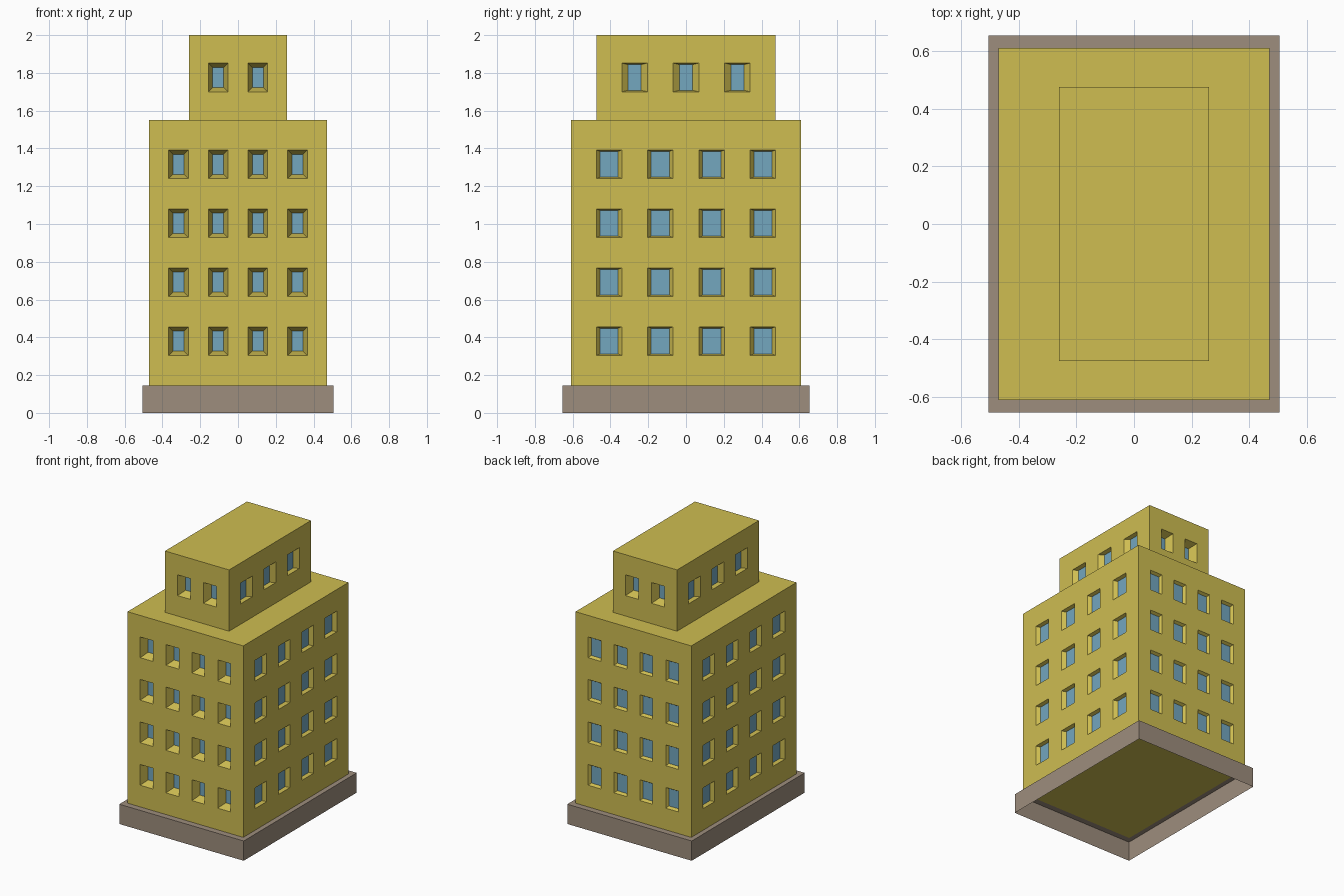
import bpy, bmesh
from mathutils import Vector

if "Cube" in bpy.data.objects:
    bpy.data.objects.remove(bpy.data.objects["Cube"])


def material(name, rgb):
    m = bpy.data.materials.new(name)
    m.diffuse_color = (*rgb, 1.0)
    m.use_nodes = True
    m.node_tree.nodes["Principled BSDF"].inputs["Base Color"].default_value = m.diffuse_color
    return m


YELLOW = material("yellow_wall", (0.62, 0.51, 0.083))
GLASS = material("blue_glass", (0.172, 0.385, 0.52))
STONE = material("brown_stone", (0.34, 0.267, 0.205))


def quad(bm, pts, mat=0):
    bm.faces.new([bm.verts.new(p) for p in pts]).material_index = mat


def rect(hx, hy, z):
    return [Vector(p) for p in ((-hx, -hy, z), (hx, -hy, z), (hx, hy, z), (-hx, hy, z))]


def ring(bm, outer, inner):
    for i in range(4):
        j = (i + 1) % 4
        quad(bm, (outer[i], outer[j], inner[j], inner[i]))


def finish(bm, name, mats):
    bmesh.ops.remove_doubles(bm, verts=bm.verts, dist=0.0001)
    me = bpy.data.meshes.new(name)
    bm.to_mesh(me)
    bm.free()
    for m in mats:
        me.materials.append(m)
    ob = bpy.data.objects.new(name, me)
    bpy.context.collection.objects.link(ob)


def wall(bm, normal, dist, half, z0, z1, cols, rows, win, taper, depth):
    """Wall panel divided at the window lines; window cells become tapered recesses with glass."""
    n = Vector(normal)
    u = Vector((-n.y, n.x, 0))

    def pt(a, z, d=0.0):
        return n * (dist - d) + u * a + Vector((0, 0, z))

    us = [-half] + [c + s * win[0] for c in cols for s in (-1, 1)] + [half]
    zs = [z0] + [r + s * win[1] for r in rows for s in (-1, 1)] + [z1]
    for i in range(len(us) - 1):
        for k in range(len(zs) - 1):
            a, b, c, d = us[i], us[i + 1], zs[k], zs[k + 1]
            outer = [pt(a, c), pt(b, c), pt(b, d), pt(a, d)]
            if i % 2 and k % 2:
                tu, tz = taper
                inner = [pt(a + tu, c + tz, depth), pt(b - tu, c + tz, depth),
                         pt(b - tu, d - tz, depth), pt(a + tu, d - tz, depth)]
                ring(bm, outer, inner)
                quad(bm, inner, 1)
            else:
                quad(bm, outer)


FRONT, BACK, RIGHT, LEFT = (0, -1, 0), (0, 1, 0), (1, 0, 0), (-1, 0, 0)
NARROW, WIDE = (0.052, 0.076), (0.068, 0.076)   # window half sizes
BASE_Z, ROOF_Z, TOP_Z = 0.145, 1.55, 2.0

# Main block and upper block, one shell with stepped roof
bm = bmesh.new()
rows = [0.38 + 0.312 * i for i in range(4)]
ends = [-0.315, -0.105, 0.105, 0.315]
sides = [-0.407, -0.136, 0.136, 0.407]
wall(bm, FRONT, 0.61, 0.47, BASE_Z, ROOF_Z, ends, rows, NARROW, (0.023, 0.023), 0.06)
wall(bm, BACK, 0.61, 0.47, BASE_Z, ROOF_Z, ends, rows, NARROW, (0.012, 0.012), 0.02)
for n in (RIGHT, LEFT):
    wall(bm, n, 0.47, 0.61, BASE_Z, ROOF_Z, sides, rows, WIDE, (0.02, 0.008), 0.025)
for n in (FRONT, BACK):
    wall(bm, n, 0.475, 0.26, ROOF_Z, TOP_Z, [-0.105, 0.105], [1.776], NARROW, (0.023, 0.023), 0.06)
for n in (RIGHT, LEFT):
    wall(bm, n, 0.26, 0.475, ROOF_Z, TOP_Z, [-0.272, 0, 0.272], [1.776], WIDE, (0.033, 0.008), 0.028)
ring(bm, rect(0.47, 0.61, ROOF_Z), rect(0.26, 0.475, ROOF_Z))
quad(bm, rect(0.26, 0.475, TOP_Z))
quad(bm, rect(0.47, 0.61, BASE_Z)[::-1])
finish(bm, "building_body", [YELLOW, GLASS])

# Base skirt: open underneath, with a narrow ledge around the body
bm = bmesh.new()
ring(bm, rect(0.505, 0.655, 0), rect(0.505, 0.655, BASE_Z))
ring(bm, rect(0.505, 0.655, BASE_Z), rect(0.47, 0.61, BASE_Z))
finish(bm, "base_skirt", [STONE])
